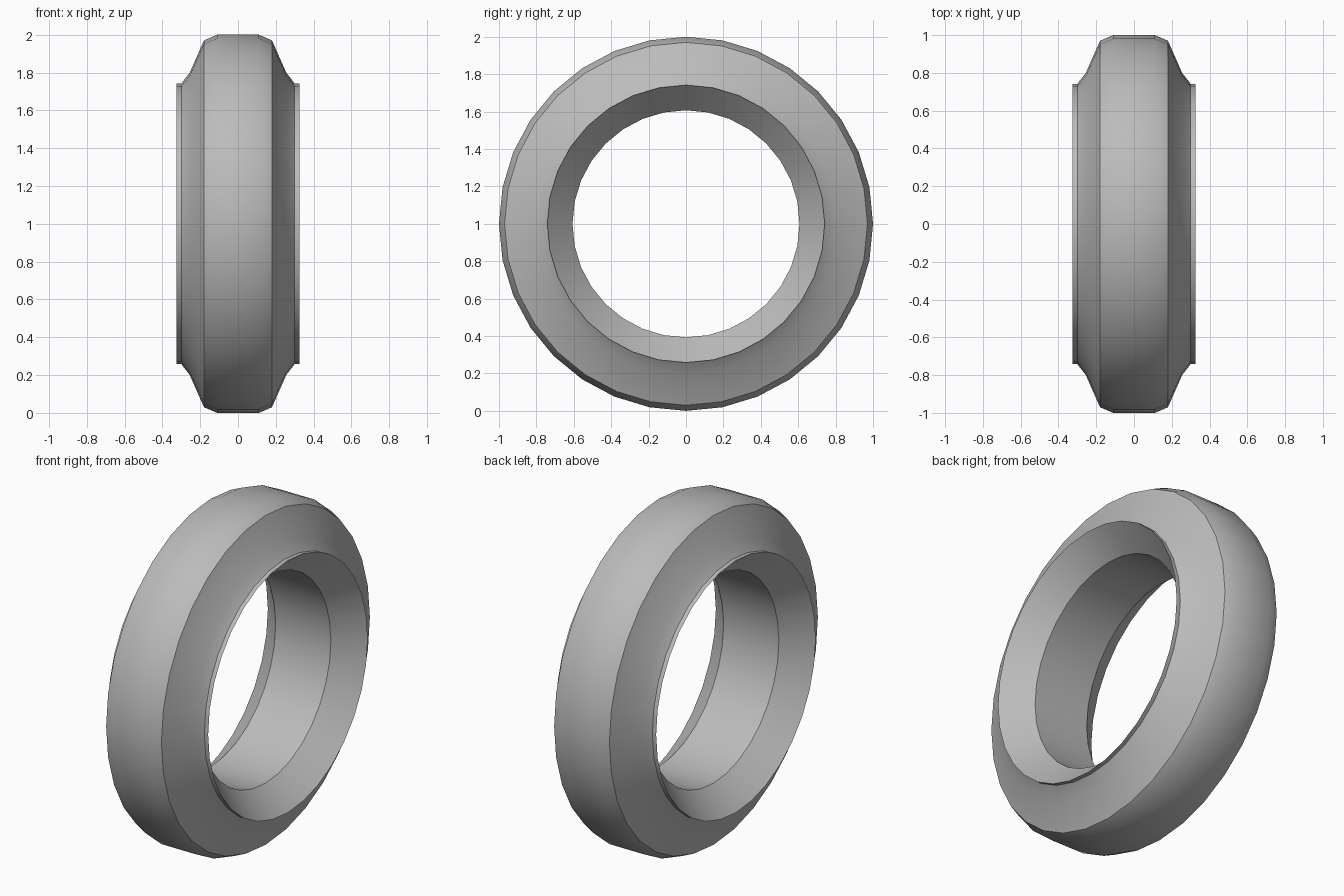
import bpy
import bmesh
from math import cos, sin, tau

cube = bpy.data.objects.get("Cube")
if cube:
    bpy.data.objects.remove(cube, do_unlink=True)

SEGMENTS = 32

# Grey rubber
rubber = bpy.data.materials.new("grey_rubber")
rubber.use_nodes = True
colour = (0.5, 0.5, 0.5, 1)
rubber.diffuse_color = colour
rubber.node_tree.nodes["Principled BSDF"].inputs["Base Color"].default_value = colour

# Half cross-section (x, radius): tread, shoulder, sidewall, rim lip, bevelled bore
half = [(0.11, 1.0), (0.18, 0.97), (0.255, 0.80), (0.30, 0.742),
        (0.325, 0.742), (0.18, 0.607)]
profile = half + [(-x, r) for x, r in reversed(half)]

# Spin the closed section around the axle
bm = bmesh.new()
rings = []
for i in range(SEGMENTS):
    a = tau * i / SEGMENTS
    rings.append([bm.verts.new((x, r * cos(a), 1 + r * sin(a))) for x, r in profile])
for i, ring in enumerate(rings):
    after = rings[(i + 1) % SEGMENTS]
    for j in range(len(profile)):
        k = (j + 1) % len(profile)
        bm.faces.new((ring[j], ring[k], after[k], after[j]))
bmesh.ops.recalc_face_normals(bm, faces=bm.faces)

mesh = bpy.data.meshes.new("tyre")
bm.to_mesh(mesh)
bm.free()
mesh.materials.append(rubber)
tyre = bpy.data.objects.new("tyre", mesh)
bpy.context.collection.objects.link(tyre)

# Smooth surfaces with crisp shoulder and lip edges
bpy.ops.object.select_all(action="DESELECT")
tyre.select_set(True)
bpy.context.view_layer.objects.active = tyre
bpy.ops.object.shade_smooth_by_angle(angle=tau / 12)
